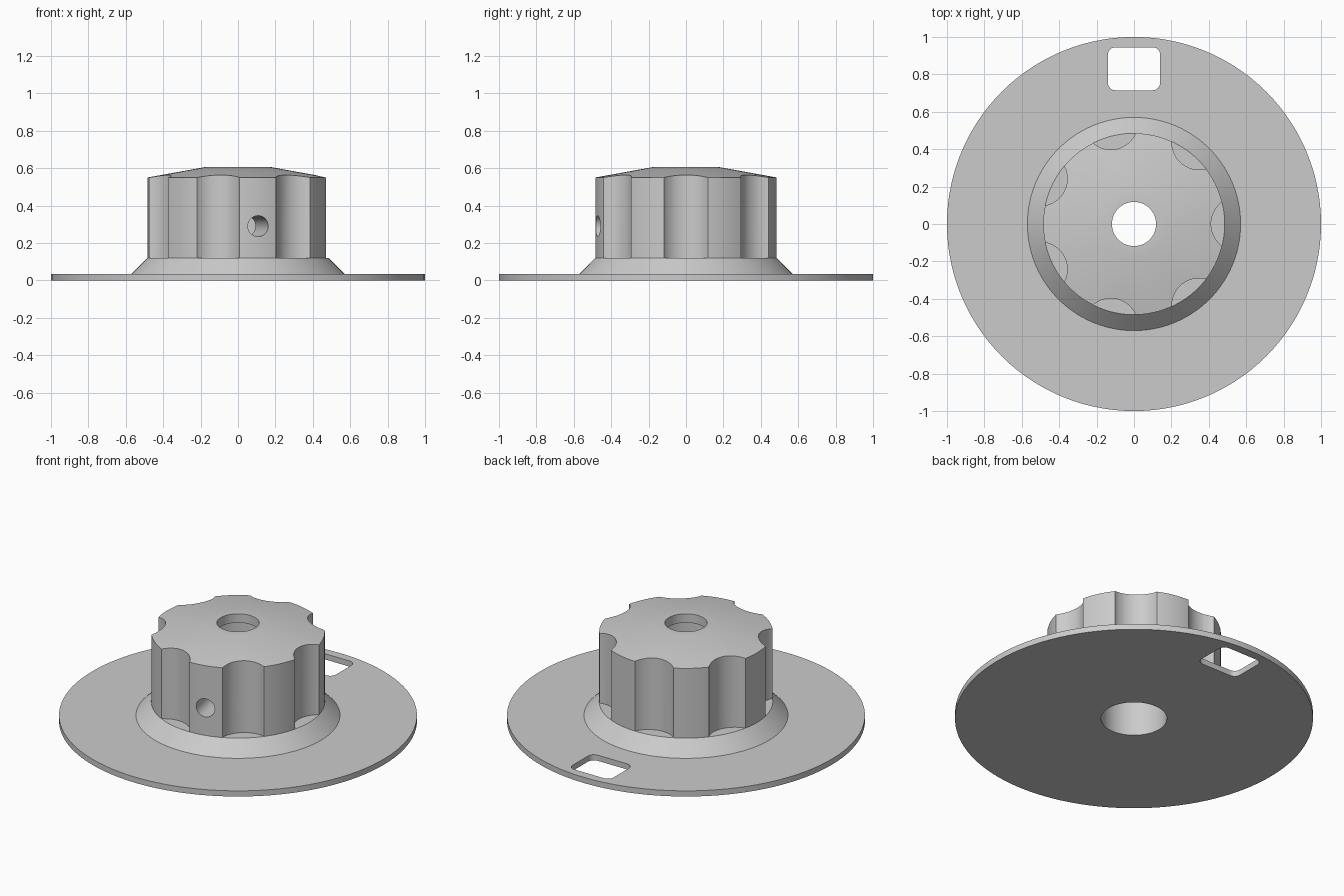
import bpy, bmesh, math
from mathutils import Matrix, Vector

if "Cube" in bpy.data.objects:
    bpy.data.objects.remove(bpy.data.objects["Cube"])

SEG = 112
grey = bpy.data.materials.new("light_grey")
grey.diffuse_color = (0.6, 0.6, 0.6, 1)
grey.use_nodes = True
grey.node_tree.nodes["Principled BSDF"].inputs["Base Color"].default_value = grey.diffuse_color


def new_object(name, bm):
    bmesh.ops.recalc_face_normals(bm, faces=bm.faces)
    mesh = bpy.data.meshes.new(name)
    bm.to_mesh(mesh)
    bm.free()
    mesh.materials.append(grey)
    ob = bpy.data.objects.new(name, mesh)
    bpy.context.collection.objects.link(ob)
    return ob


def lathe(name, profile):
    """Spin a closed (radius, height) loop around z."""
    bm = bmesh.new()
    rings = []
    for i in range(SEG):
        a = 2 * math.pi * i / SEG
        rings.append([bm.verts.new((r * math.cos(a), r * math.sin(a), z)) for r, z in profile])
    n = len(profile)
    for i in range(SEG):
        a, b = rings[i], rings[(i + 1) % SEG]
        for j in range(n):
            k = (j + 1) % n
            bm.faces.new((a[j], b[j], b[k], a[k]))
    return new_object(name, bm)


def prism(name, points, z0, z1):
    bm = bmesh.new()
    low = [bm.verts.new((x, y, z0)) for x, y in points]
    high = [bm.verts.new((x, y, z1)) for x, y in points]
    bm.faces.new(low)
    bm.faces.new(high)
    for i in range(len(points)):
        j = (i + 1) % len(points)
        bm.faces.new((low[i], low[j], high[j], high[i]))
    return new_object(name, bm)


def circle(cx, cy, r, n, start=0.0, sweep=2 * math.pi, closed=True):
    d = n if closed else n - 1
    return [(cx + r * math.cos(start + sweep * i / d),
             cy + r * math.sin(start + sweep * i / d)) for i in range(n)]


def cut(target, cutter):
    mod = target.modifiers.new("cut", 'BOOLEAN')
    mod.operation = 'DIFFERENCE'
    mod.solver = 'EXACT'
    mod.object = cutter
    bpy.context.view_layer.objects.active = target
    bpy.ops.object.modifier_apply(modifier=mod.name)
    bpy.data.objects.remove(cutter, do_unlink=True)


# Knob dial: thin flange, sloped collar, hub with shallow cone top, stepped bore
dial = lathe("knob_dial", [
    (0.184, 0), (1.0, 0), (1.0, 0.035), (0.57, 0.035), (0.485, 0.12),
    (0.485, 0.55), (0.18, 0.605), (0.118, 0.605), (0.118, 0.55), (0.184, 0.55)])

# Seven finger scallops around the hub
for i in range(7):
    a = 2 * math.pi * i / 7
    cut(dial, prism("scallop_cutter",
                    circle(0.558 * math.cos(a), 0.558 * math.sin(a), 0.146, 48, a), 0.12, 0.8))

# Rounded window through the flange
corners = []
for i, (sx, sy) in enumerate([(1, 1), (-1, 1), (-1, -1), (1, -1)]):
    corners += circle(sx * 0.1, 0.83 + sy * 0.075, 0.04, 7,
                      i * math.pi / 2, math.pi / 2, closed=False)
cut(dial, prism("window_cutter", corners, -0.1, 0.1))

# Set screw hole, running radially into the bore between two scallops
a = -1.5 * 2 * math.pi / 7
screw = prism("screw_cutter", circle(0, 0, 0.056, 32), 0.1, 0.7)
direction = Vector((math.cos(a), math.sin(a), 0))
screw.data.transform(Matrix.Translation((0, 0, 0.29))
                     @ direction.to_track_quat('Z', 'Y').to_matrix().to_4x4())
cut(dial, screw)

# Smooth round walls, crisp edges
bpy.ops.object.select_all(action='DESELECT')
dial.select_set(True)
bpy.context.view_layer.objects.active = dial
bpy.ops.object.shade_smooth_by_angle(angle=math.radians(25))
